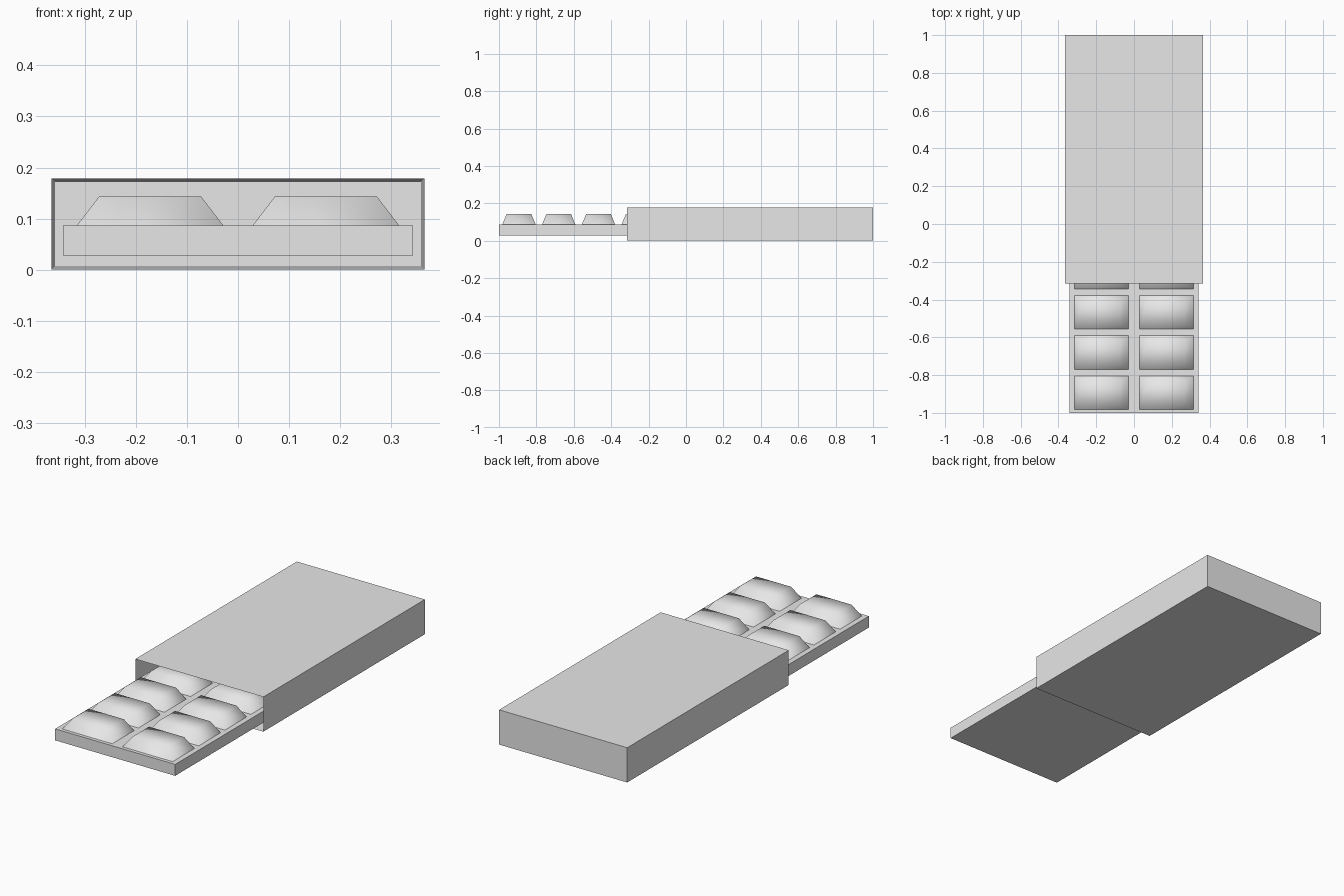
import bpy
import bmesh
from mathutils import Vector

old = bpy.data.objects.get("Cube")
if old:
    bpy.data.objects.remove(old, do_unlink=True)

grey = bpy.data.materials.new("plain grey")
grey.use_nodes = True
COLOUR = (0.8, 0.8, 0.8, 1)
grey.diffuse_color = COLOUR
grey.node_tree.nodes["Principled BSDF"].inputs["Base Color"].default_value = COLOUR


def finish(bm, name):
    mesh = bpy.data.meshes.new(name)
    bmesh.ops.recalc_face_normals(bm, faces=bm.faces)
    bm.to_mesh(mesh)
    bm.free()
    mesh.materials.append(grey)
    obj = bpy.data.objects.new(name, mesh)
    bpy.context.collection.objects.link(obj)
    return obj


def box(low, high):
    """Box between two opposite corners."""
    bm = bmesh.new()
    bmesh.ops.create_cube(bm, size=1)
    low, high = Vector(low), Vector(high)
    for v in bm.verts:
        v.co = (low + high) / 2 + v.co * (high - low)
    return bm


# Sleeve: a box with a tapering hollow sunk into its front
bm = box((-0.365, -0.315, 0), (0.365, 1, 0.179))
mouth = min(bm.faces, key=lambda f: f.calc_center_median().y)
bmesh.ops.inset_region(bm, faces=[mouth], thickness=0.01)
for v in mouth.verts:
    v.co.y = 0.985
finish(bm, "sleeve")

# Sliding tray
TRAY_TOP = 0.087
finish(box((-0.342, -1, 0.028), (0.342, 0.3, TRAY_TOP)), "tray")

# Two columns of tapered, softly shaded sweets
for row in range(6):
    for side, x in (("right", -0.172), ("left", 0.172)):
        y = -0.893 + row * 0.2125
        bm = box((-0.143, -0.089, TRAY_TOP), (0.143, 0.089, 0.143))
        for v in bm.verts:
            if v.co.z > 0.1:
                v.co.x *= 0.7
                v.co.y *= 0.74
        base = min(bm.faces, key=lambda f: f.calc_center_median().z)
        bmesh.ops.delete(bm, geom=[base], context="FACES_ONLY")
        sweet = finish(bm, f"sweet_{side}_{row + 1}")
        sweet.data.polygons.foreach_set("use_smooth", [True] * len(sweet.data.polygons))
        sweet.location = (x, y, 0)
